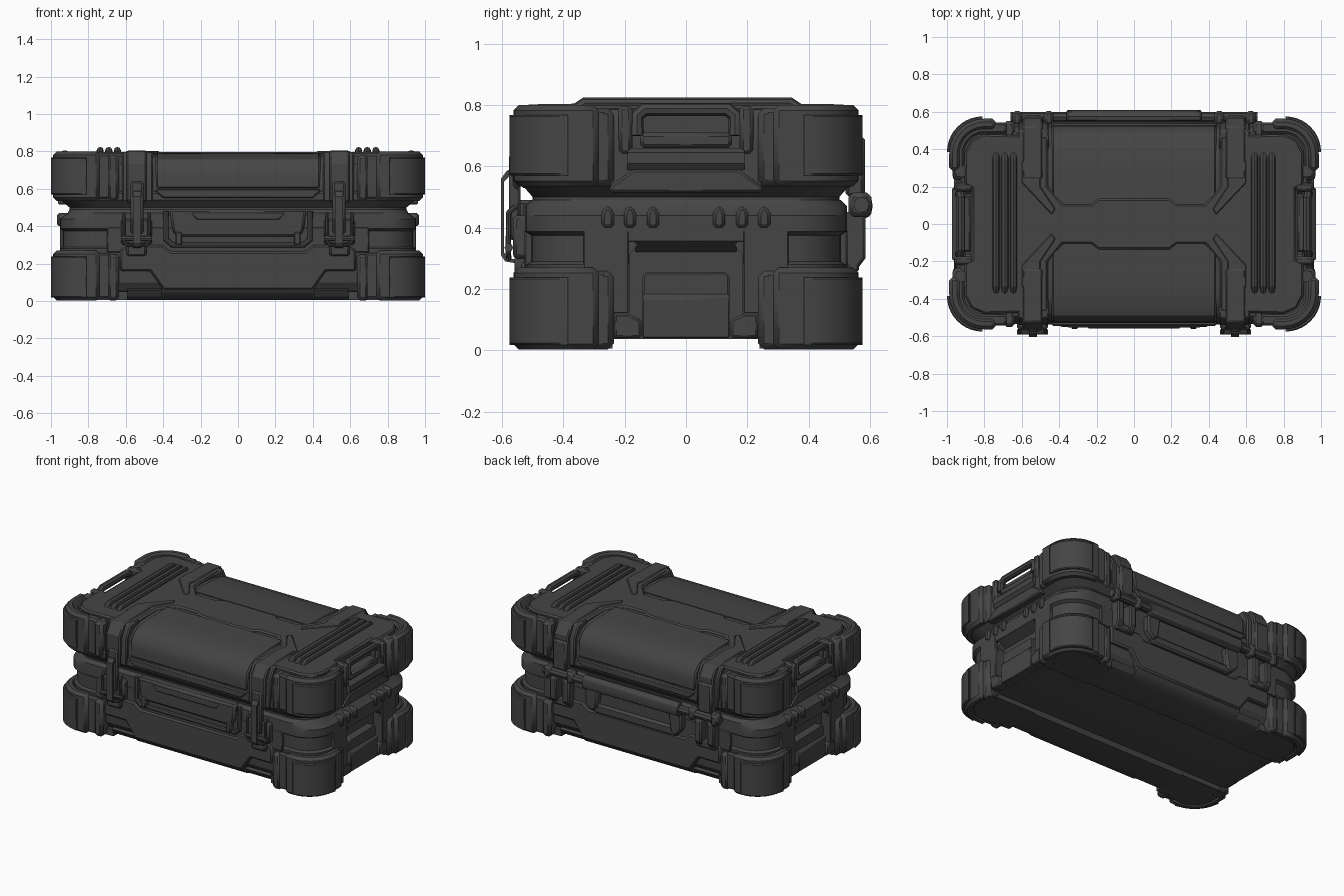
import bpy, bmesh, math

if "Cube" in bpy.data.objects:
    bpy.data.objects.remove(bpy.data.objects["Cube"])

mat = bpy.data.materials.new("dark_plastic")
mat.diffuse_color = (0.06, 0.06, 0.06, 1)
mat.use_nodes = True
mat.node_tree.nodes["Principled BSDF"].inputs["Base Color"].default_value = mat.diffuse_color


def finish(name, me, mirror="", bevel=0.0, smooth=True):
    ob = bpy.data.objects.new(name, me)
    bpy.context.collection.objects.link(ob)
    me.materials.append(mat)
    if bevel:
        m = ob.modifiers.new("bevel", "BEVEL")
        m.width, m.segments, m.limit_method = bevel, 1, "ANGLE"
        m.angle_limit = math.radians(40)
    if mirror:
        m = ob.modifiers.new("mirror", "MIRROR")
        m.use_axis = ("x" in mirror, "y" in mirror, False)
        m.use_mirror_merge = False
    if smooth:
        bpy.ops.object.select_all(action="DESELECT")
        bpy.context.view_layer.objects.active = ob
        ob.select_set(True)
        bpy.ops.object.shade_smooth_by_angle(angle=math.radians(28))
    return ob


def prism(name, pts, axis, a, b, mirror="", bevel=0.008, smooth=True):
    """Extrude a 2D outline along an axis from a to b."""
    put = {"x": lambda p, t: (t, p[0], p[1]), "y": lambda p, t: (p[0], t, p[1]),
           "z": lambda p, t: (p[0], p[1], t)}[axis]
    bm = bmesh.new()
    lo = [bm.verts.new(put(p, a)) for p in pts]
    hi = [bm.verts.new(put(p, b)) for p in pts]
    bm.faces.new(lo)
    bm.faces.new(hi[::-1])
    for i in range(len(pts)):
        j = (i + 1) % len(pts)
        bm.faces.new((lo[i], lo[j], hi[j], hi[i]))
    bmesh.ops.recalc_face_normals(bm, faces=bm.faces)
    me = bpy.data.meshes.new(name)
    bm.to_mesh(me)
    bm.free()
    return finish(name, me, mirror, bevel, smooth)


def box(name, x, y, z, mirror="", bevel=0.008):
    return prism(name, [(x[0], y[0]), (x[1], y[0]), (x[1], y[1]), (x[0], y[1])],
                 "z", z[0], z[1], mirror, bevel)


def sym(pts):
    """Complete a half outline by reflecting its first coordinate."""
    return pts + [(-p, q) for p, q in reversed(pts) if p > 1e-6]


def arc(cx, cy, r, a0, a1, n=8):
    return [(cx + r * math.cos(math.radians(a0 + (a1 - a0) * i / n)),
             cy + r * math.sin(math.radians(a0 + (a1 - a0) * i / n))) for i in range(n + 1)]


def shell(name, rings):
    """Stack rounded rectangles (z, half x, half y, corner radius)."""
    bm = bmesh.new()
    loops = []
    for z, hx, hy, r in rings:
        pts = (arc(hx - r, hy - r, r, 0, 90) + arc(r - hx, hy - r, r, 90, 180)
               + arc(r - hx, r - hy, r, 180, 270) + arc(hx - r, r - hy, r, 270, 360))
        loops.append([bm.verts.new((x, y, z)) for x, y in pts])
    for A, B in zip(loops, loops[1:]):
        for i in range(len(A)):
            j = (i + 1) % len(A)
            bm.faces.new((A[i], A[j], B[j], B[i]))
    bm.faces.new(loops[0][::-1])
    bm.faces.new(loops[-1])
    me = bpy.data.meshes.new(name)
    bm.to_mesh(me)
    bm.free()
    return finish(name, me)


def tube(name, path, r, mirror=""):
    cu = bpy.data.curves.new(name, "CURVE")
    cu.dimensions, cu.bevel_depth, cu.bevel_resolution, cu.use_fill_caps = "3D", r, 2, True
    sp = cu.splines.new("POLY")
    sp.points.add(len(path) - 1)
    for p, co in zip(sp.points, path):
        p.co = (*co, 1)
    tmp = bpy.data.objects.new("tmp", cu)
    bpy.context.collection.objects.link(tmp)
    me = bpy.data.meshes.new_from_object(tmp.evaluated_get(bpy.context.evaluated_depsgraph_get()))
    bpy.data.objects.remove(tmp)
    return finish(name, me, mirror)


def cut(ob, cutter):
    cutter.hide_render = True
    cutter.hide_set(True)
    m = ob.modifiers.new("cut", "BOOLEAN")
    m.operation, m.object, m.solver = "DIFFERENCE", cutter, "EXACT"


# Main shells; the base is grooved only around its corners
base = shell("base_shell", [(.037, .93, .43, .13), (.055, .94, .475, .15), (.1, .95, .505, .17),
                            (.28, .95, .52, .18), (.29, .935, .505, .17), (.375, .935, .505, .17),
                            (.388, .952, .525, .18), (.44, .952, .525, .18), (.47, .91, .525, .17), (.49, .90, .505, .17)])
lid = shell("lid_shell", [(.485, .90, .50, .17), (.50, .90, .50, .17), (.54, .95, .535, .18),
                          (.575, .95, .535, .18), (.585, .95, .525, .18), (.67, .95, .522, .18),
                          (.72, .945, .505, .17), (.755, .935, .47, .15), (.775, .925, .42, .13), (.785, .92, .3, .1)])
box("base_side_wall", (-.70, .70), (.48, .526), (.26, .395), "y", .004)
box("base_end_wall", (.88, .952), (.187, .335), (.12, .395), "xy", .004)
box("base_end_lintel", (.88, .952), (-.19, .19), (.355, .395), "x", .002)

# End recesses: lid handle pocket and lower grip
for s in (-1, 1):
    cut(lid, prism("pocket_cutter", sym([(.19, .90), (.19, .68), (.16, .65)]), "x", s * .875, s * 1.1, "", 0, False))
    cut(base, prism("grip_cutter", sym([(.15, .355), (.185, .31), (.185, .12), (.2, .1), (.2, 0)]),
                    "x", s * .885, s * 1.1, "", 0, False))
prism("grip_ceiling", [(.952, .357), (.88, .318), (.87, .357)], "y", -.165, .165, "x", 0)

# Raised X-shaped top deck
deck = [(0, .135), (.19, .135), (.23, .105), (.38, .105), (.46, .2), (.46, .47), (.80, .48),
        (.87, .45), (.905, .38), (.905, .21), (.865, .19), (.865, 0)]
half = deck + [(x, -y) for x, y in reversed(deck) if y > 0]
prism("top_deck", half + [(-x, y) for x, y in reversed(half) if x > 0], "z", .75, .798, "", .01)

# Lid shoulders, diagonal rails and the barrel panel with its frame
prism("lid_shoulder", [(.4, .53), (.54, .53), (.54, .72), (.50, .797), (.4, .797)], "x", .455, .62, "xy")
prism("diagonal_rail", [(.60, .34), (.60, .22), (.44, .05), (.42, .08), (.50, .2), (.50, .34)], "z", .78, .803, "xy", .005)
prism("lid_front_lip", [(-.44, .585), (-.40, .55), (.40, .55), (.44, .585), (.44, .60), (-.44, .60)],
      "y", .50, .545, "y")
prism("barrel_panel", [(.40, .60), (.53, .60), (.53, .67), (.52, .72), (.49, .758), (.43, .782), (.30, .79), (.13, .793)],
      "x", -.44, .44, "y", .01)

# Straps over the lid edges
prism("lid_strap", [(.55, .52), (.565, .54), (.565, .735), (.52, .802), (.25, .806), (.22, .79), (.5, .77), (.53, .72)],
      "x", .49, .595, "xy")

# Corner bumpers in three stepped layers
def corner(name, cx, cy, R, t, ex, ey, z0, z1, bevel):
    outer = [(cx - ex, cy + R)] + arc(cx, cy, R, 90, 0, 10) + [(cx + R, cy - ey)]
    inner = [(cx + R - t, cy - ey)] + arc(cx, cy, R - t, 0, 90, 10) + [(cx - ex, cy + R - t)]
    prism(name, outer + inner, "z", z0, z1, "xy", bevel)

for tag, z0, z1, p0, p1 in (("base", .003, .27, .018, .238), ("lid", .535, .8, .57, .768)):
    corner(tag + "_corner_pad", .81, .385, .19, .05, .0, .0, p0, p1, .006)
    corner(tag + "_corner_bumper", .80, .375, .188, .06, .06, .09, z0, z1, .018)
    corner(tag + "_corner_band", .80, .375, .168, .06, .12, .12, z0 + .01, z1 - .012, .012)
    # Ribs beside the bumpers on long and short sides
    box(tag + "_side_rib", (.635, .70), (.46, .55), (z0, z1 - .02), "xy", .018)
    box(tag + "_end_rib", (.87, .97), (.235, .325), (z0, z1 - .01), "xy", .02)

# Corner infill inside the bumper rims
for nm, z0, z1 in (("base_corner_floor", .006, .05), ("lid_corner_floor", .72, .775)):
    prism(nm, [(.59, .24), (.59, .49)] + arc(.80, .375, .13, 90, 0) + [(.93, .24)], "z", z0, z1, "xy", 0)

# Triple ribs on the top
for i in range(3):
    x = .645 + .046 * i
    tube("top_rib", [(x, -.36, .785), (x, -.33, .806), (x, .34, .806), (x, .37, .785)], .019, "x")

# End carry handles and pocket frames
tube("end_handle", [(.935, -.16, .70), (.93, -.16, .765), (.925, -.135, .785), (.925, .135, .785),
                    (.93, .16, .765), (.935, .16, .70)], .023, "x")
box("end_handle_base", (.87, .95), (-.15, .15), (.66, .71), "x", .012)
box("handle_pocket_cheek", (.86, .96), (.175, .22), (.64, .797), "xy", .012)
prism("end_lid_plate", sym([(.17, .59), (.25, .535), (.25, .515)]), "x", .89, .962, "x", .008)
prism("end_lid_brow", [(.90, .585), (.955, .588), (.972, .61), (.972, .645), (.95, .66), (.90, .66)], "y", -.19, .19, "x", 0)

# End lower grip plate, side jambs and stud row
prism("grip_plate", sym([(.13, .255), (.142, .24), (.142, .04)]), "x", .87, .935, "x", .006)
prism("grip_plate_foot", [(.88, .04), (.945, .04), (.95, .17), (.935, .185), (.88, .185)], "y", -.142, .142, "x", .004)
prism("grip_jamb", [(.145, .04), (.145, .10), (.19, .12), (.235, .12), (.235, .04)], "x", .88, .952, "xy", .008)
for y in (.108, .183, .255):
    prism("end_stud", [(y - .02, .40), (y + .02, .40), (y + .02, .445), (y + .01, .47), (y - .01, .47), (y - .02, .445)],
          "x", .90, .967, "xy", .01)

# Lower long-side plates and rounded underside runners
prism("side_plate", sym([(.40, .06), (.47, .16), (.63, .16), (.63, .275), (.58, .30), (.40, .30), (.36, .265)]),
      "y", .48, .536, "y", .01)
prism("bottom_runner", [(.235, .04), (.25, .006), (.43, .006), (.49, .025), (.52, .055), (.532, .09), (.4, .09)],
      "x", -.41, .41, "y", 0)
prism("bottom_runner_end", [(.235, .04), (.25, .006), (.43, .006), (.48, .025), (.505, .06), (.4, .09)],
      "x", .40, .592, "xy", 0)

# Front latches
box("latch_strap", (.505, .575), (-.578, -.54), (.36, .64), "x", .01)
box("latch_pad", (.46, .625), (-.565, -.50), (.30, .44), "x", .012)
box("latch_foot", (.49, .595), (-.56, -.50), (.24, .32), "x", .01)
prism("latch_lever", [(-.57, .59), (-.585, .585), (-.603, .56), (-.603, .31), (-.59, .29), (-.56, .285), (-.56, .297),
                      (-.585, .302), (-.593, .32), (-.593, .55), (-.57, .575)], "x", .518, .562, "x", 0)
tube("latch_wire", [(.475, -.555, .47), (.475, -.578, .45), (.475, -.58, .32), (.49, -.578, .30),
                    (.595, -.578, .30), (.61, -.58, .32), (.61, -.578, .45), (.61, -.555, .47)], .009, "x")
tube("latch_pin", [(.46, -.578, .335), (.625, -.578, .335)], .014, "x")

# Front carry handle with U-shaped surround
prism("front_handle", sym([(.365, .49), (.35, .37), (.32, .345)]), "y", -.553, -.49, "", .012)
prism("front_handle_ridge", sym([(.25, .47), (.22, .435)]), "y", -.56, -.54, "", .005)
tube("front_surround", [(-.385, -.53, .48), (-.385, -.535, .33), (-.35, -.535, .30), (.35, -.535, .30),
                        (.385, -.535, .33), (.385, -.53, .48)], .015)
box("front_handle_tab", (.30, .335), (-.562, -.51), (.30, .37), "x", .006)

# Back hinge bar, hinge brackets and grip
tube("hinge_bar", [(-.66, .572, .475), (.66, .572, .475)], .026)
prism("hinge_sleeve", [(.55, .43), (.575, .425), (.603, .44), (.609, .47), (.603, .505), (.575, .52), (.55, .515)],
      "x", -.36, .36, "", .006)
for nm, x0, x1 in (("inner", .43, .48), ("outer", .60, .65)):
    box("hinge_knuckle_" + nm, (x0, x1), (.53, .605), (.435, .515), "x", .015)
for nm, x0 in (("inner", .47), ("outer", .565)):
    prism("hinge_bracket_" + nm, [(.48, .25), (.555, .26), (.585, .30), (.585, .44), (.48, .46)], "x", x0, x0 + .05, "x")
box("hinge_bridge", (.47, .615), (.48, .565), (.255, .30), "x", .008)
box("hinge_lid_strap", (.49, .595), (.52, .583), (.50, .70), "x", .012)
prism("back_grip_arm", [(.26, .44), (.36, .44), (.36, .33), (.32, .28), (.28, .30)], "y", .48, .57, "x", .01)
prism("back_grip_sill", sym([(.31, .325), (.33, .29), (.30, .265)]), "y", .48, .55, "", .01)
